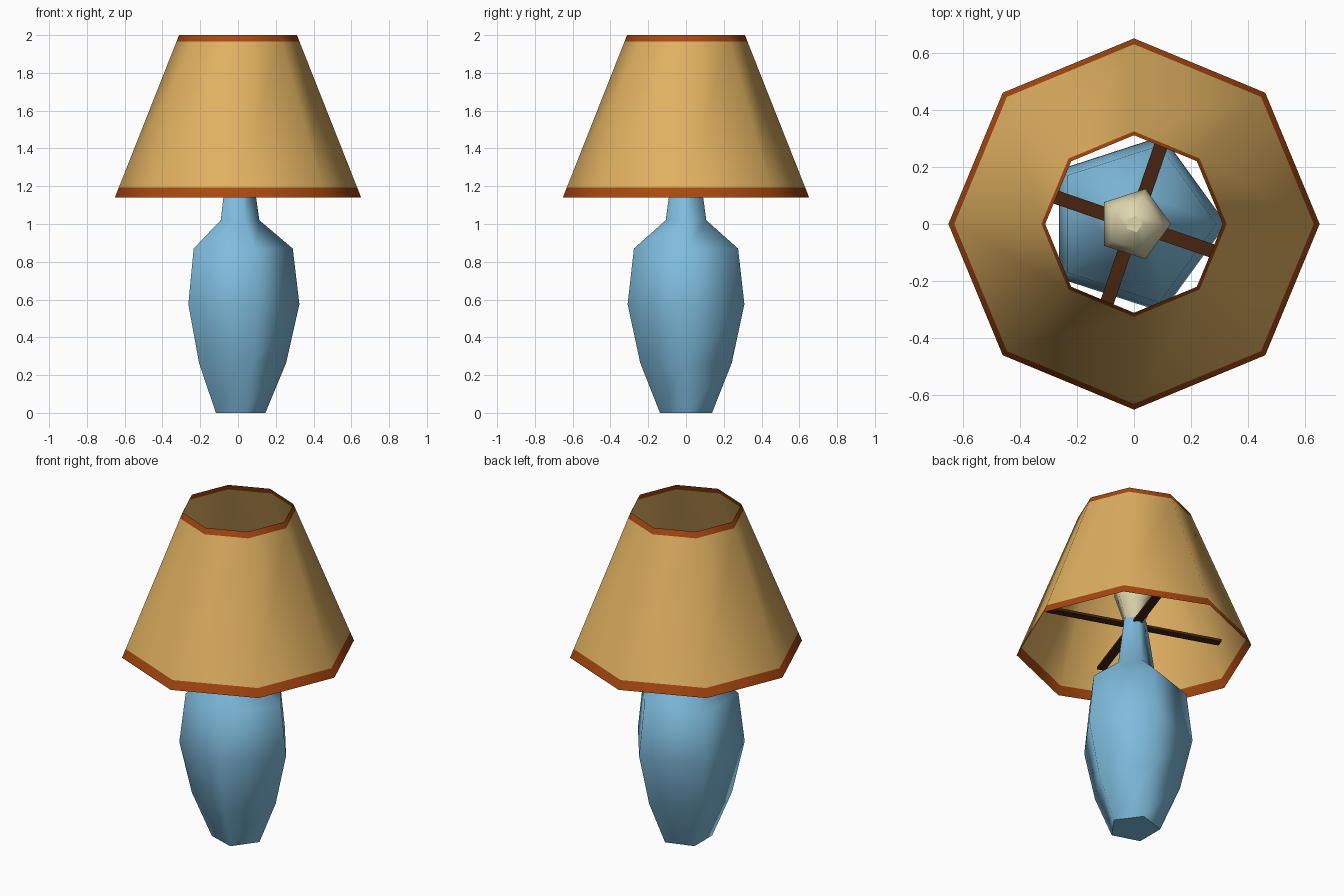
import bpy, bmesh, math
from mathutils import Matrix

if "Cube" in bpy.data.objects:
    bpy.data.objects.remove(bpy.data.objects["Cube"])


def material(name, rgb):
    m = bpy.data.materials.new(name)
    m.diffuse_color = (*rgb, 1)
    m.use_nodes = True
    m.node_tree.nodes["Principled BSDF"].inputs["Base Color"].default_value = m.diffuse_color
    return m


TAN = material("tan fabric", (0.75, 0.44, 0.12))
ORANGE = material("burnt orange trim", (0.39, 0.065, 0.005))
BLUE = material("blue ceramic", (0.21, 0.50, 0.72))
CREAM = material("cream glass", (0.74, 0.68, 0.43))
BROWN = material("dark brown metal", (0.062, 0.018, 0.005))


def finish(name, bm, mats):
    me = bpy.data.meshes.new(name)
    bm.to_mesh(me)
    bm.free()
    for m in mats:
        me.materials.append(m)
    ob = bpy.data.objects.new(name, me)
    bpy.context.collection.objects.link(ob)
    return ob


def lathe(name, profile, sides, mats, caps=True, mat_rule=None):
    """Stack of regular polygons (radius, z), first corner on +x."""
    bm = bmesh.new()
    rings = []
    for r, z in profile:
        rings.append([bm.verts.new((r * math.cos(2 * math.pi * i / sides),
                                    r * math.sin(2 * math.pi * i / sides), z))
                      for i in range(sides)])
    for k in range(len(rings) - 1):
        a, b = rings[k], rings[k + 1]
        for i in range(sides):
            j = (i + 1) % sides
            f = bm.faces.new((a[i], a[j], b[j], b[i]))
            f.smooth = True
            if mat_rule:
                f.material_index = mat_rule(f.calc_center_median().z)
    if caps:
        for f in (bm.faces.new(rings[0][::-1]), bm.faces.new(rings[-1])):
            for e in f.edges:
                e.smooth = False
    return finish(name, bm, mats)


# Five-sided ceramic body with neck
lathe("lamp_body", [(0.145, 0), (0.255, 0.265), (0.325, 0.575), (0.29, 0.87),
                    (0.113, 1.02), (0.07, 1.32)], 5, [BLUE])

# Bulb sitting on the neck
lathe("bulb", [(0.058, 1.31), (0.095, 1.42), (0.13, 1.52), (0.10, 1.61),
               (0.03, 1.65)], 5, [CREAM])

# Octagonal open shade with trim bands at both rims
R0, R1, Z0, Z1 = 0.652, 0.312, 1.14, 2.0
levels = [Z0, 1.192, 1.966, Z1]
lathe("lampshade", [(R0 + (R1 - R0) * (z - Z0) / (Z1 - Z0), z) for z in levels],
      8, [TAN, ORANGE], caps=False,
      mat_rule=lambda z: 0 if 1.192 < z < 1.966 else 1)

# Crossed support bars under the shade
for n in range(2):
    bm = bmesh.new()
    bmesh.ops.create_cube(bm, size=1, matrix=Matrix.Translation((0, 0, 1.295))
                          @ Matrix.Rotation(math.radians(-19 + 90 * n), 4, 'Z')
                          @ Matrix.Diagonal((1.02, 0.048, 0.015, 1)))
    finish(f"support_bar_{n + 1}", bm, [BROWN])
